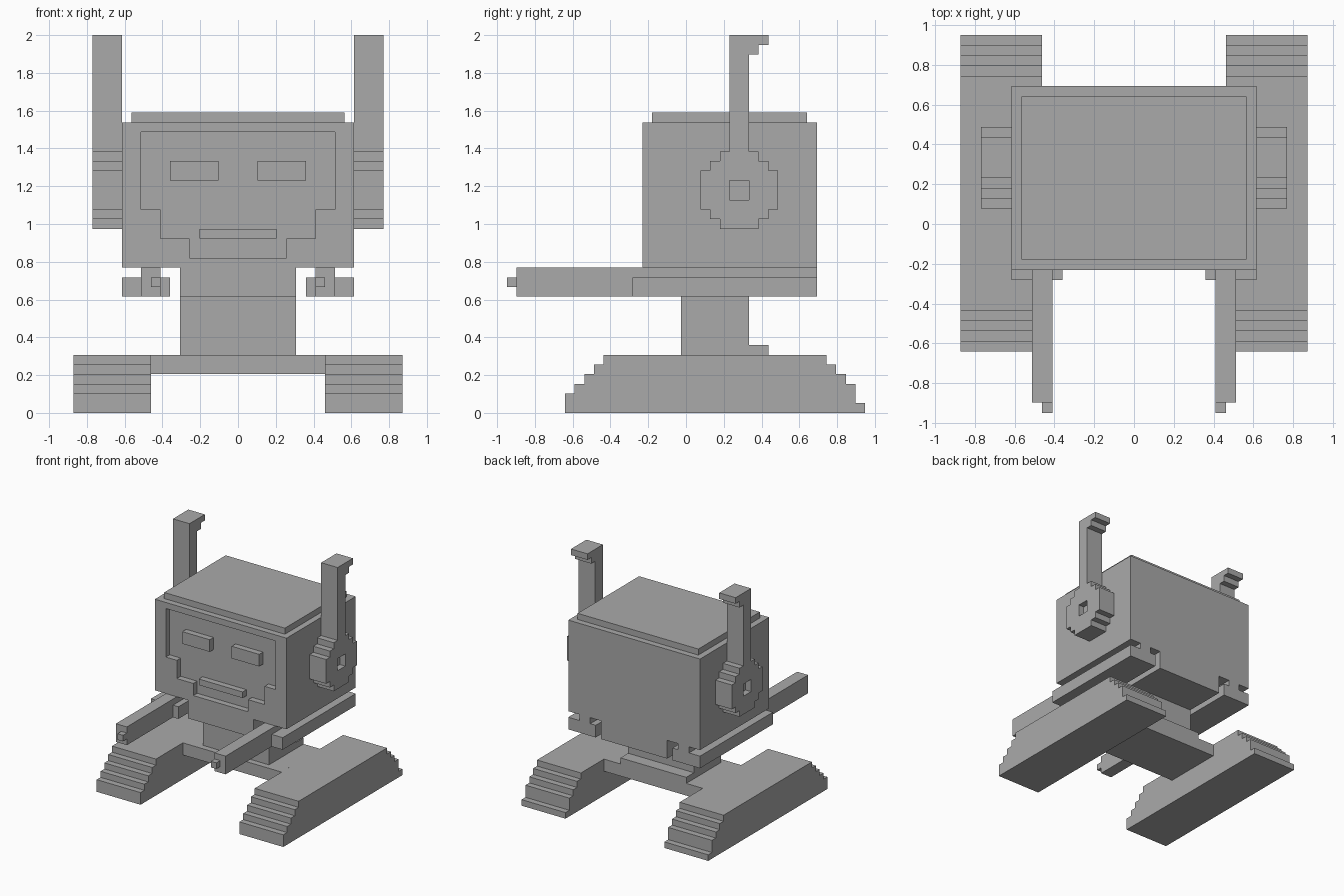
import bpy
import bmesh

default_cube = bpy.data.objects.get("Cube")
if default_cube:
    bpy.data.objects.remove(default_cube, do_unlink=True)

UNIT = 2 / 39  # edge length of one building block

grey = bpy.data.materials.new("plain grey")
grey.use_nodes = True
grey.diffuse_color = (0.4, 0.4, 0.4, 1)
grey.node_tree.nodes["Principled BSDF"].inputs["Base Color"].default_value = grey.diffuse_color


def extrude(name, outline, axis, low, high):
    """Extrude an outline of (x, z) along y, or of (y, z) along x, in blocks."""
    def place(point, depth):
        a, z = point
        spot = (depth, a, z) if axis == "x" else (a, depth, z)
        return [c * UNIT for c in spot]

    bm = bmesh.new()
    near = [bm.verts.new(place(p, low)) for p in outline]
    far = [bm.verts.new(place(p, high)) for p in outline]
    bm.faces.new(near)
    bm.faces.new(far)
    for i in range(len(outline)):
        j = (i + 1) % len(outline)
        bm.faces.new((near[i], near[j], far[j], far[i]))
    bmesh.ops.recalc_face_normals(bm, faces=bm.faces)
    mesh = bpy.data.meshes.new(name)
    bm.to_mesh(mesh)
    bm.free()
    mesh.materials.append(grey)
    obj = bpy.data.objects.new(name, mesh)
    bpy.context.collection.objects.link(obj)
    return obj


def box(name, x, y, z):
    """Box from (low, high) ranges in blocks."""
    corners = [(x[0], z[0]), (x[1], z[0]), (x[1], z[1]), (x[0], z[1])]
    return extrude(name, corners, "y", *y)


def cut(target, cutter):
    """Carve the cutter out of the target, then discard the cutter."""
    mod = target.modifiers.new("recess", "BOOLEAN")
    mod.operation = "DIFFERENCE"
    mod.solver = "EXACT"
    mod.object = cutter
    cutter.hide_render = True
    bpy.context.view_layer.objects.active = target
    bpy.ops.object.modifier_apply(modifier=mod.name)
    bpy.data.objects.remove(cutter, do_unlink=True)


def mirrored(half):
    """Close a right-hand outline with its reflection."""
    return half + [(-a, z) for a, z in reversed(half)]


FRONT, BACK = -4.5, 13.5

# Head with a stepped, recessed face
head = box("head", (-12, 12), (FRONT, BACK), (15, 30))
face_outline = mirrored([(5, 16), (5, 18), (8, 18), (8, 21), (10, 21), (10, 29)])
cut(head, extrude("face_cutter", face_outline, "y", FRONT - 2, FRONT + 1))
box("head_lid", (-11, 11), (FRONT + 1, BACK - 1), (30, 31))
box("mouth", (-4, 4), (FRONT, FRONT + 1), (18, 19))

# Body, neck and the bridge between the treads
box("body", (-6, 6), (FRONT, BACK), (12, 15))
box("neck", (-6, 6), (-0.5, 6.5), (6, 12))
box("tread_bridge", (-9, 9), (-1.5, 8.5), (4, 6))
box("bridge_step", (-6, 6), (6.5, 8.5), (6, 7))

# Side outline of a tread, stepped at both ends
tread_outline = [(-12.5, 0), (-12.5, 2)]
for i in range(4):
    tread_outline += [(-11.5 + i, 2 + i), (-11.5 + i, 3 + i)]
tread_outline += [(14.5, 6), (14.5, 5), (15.5, 5), (15.5, 4), (16.5, 4),
                  (16.5, 3), (17.5, 3), (17.5, 1), (18.5, 1), (18.5, 0)]

# Side outline of a round ear carrying an antenna with a hooked tip
ear_outline = [
    (3.5, 19), (7.5, 19), (7.5, 20), (8.5, 20), (8.5, 21), (9.5, 21),
    (9.5, 25), (8.5, 25), (8.5, 26), (7.5, 26), (7.5, 27), (6.5, 27),
    (6.5, 37), (7.5, 37), (7.5, 38), (8.5, 38), (8.5, 39), (4.5, 39),
    (4.5, 27), (3.5, 27), (3.5, 26), (2.5, 26), (2.5, 25), (1.5, 25),
    (1.5, 21), (2.5, 21), (2.5, 20), (3.5, 20)]

# Parts that come in pairs
for side, sign in (("left", 1), ("right", -1)):
    def span(inner, outer):
        return tuple(sorted((inner * sign, outer * sign)))

    extrude(side + "_tread", tread_outline, "x", *span(9, 17))
    ear = extrude(side + "_ear_antenna", ear_outline, "x", *span(12, 15))
    cut(ear, box("ear_cutter", span(14, 17), (4.5, 6.5), (22, 24)))
    box(side + "_eye", span(2, 7), (FRONT, FRONT + 1), (24, 26))
    box(side + "_arm", span(8, 10), (-17.5, BACK), (12, 15))
    box(side + "_finger", span(8, 9), (-18.5, -17.5), (13, 14))
    box(side + "_inner_rail", span(7, 8), (FRONT - 1, BACK), (12, 14))
    box(side + "_outer_rail", span(10, 12), (FRONT - 1, BACK), (12, 14))
